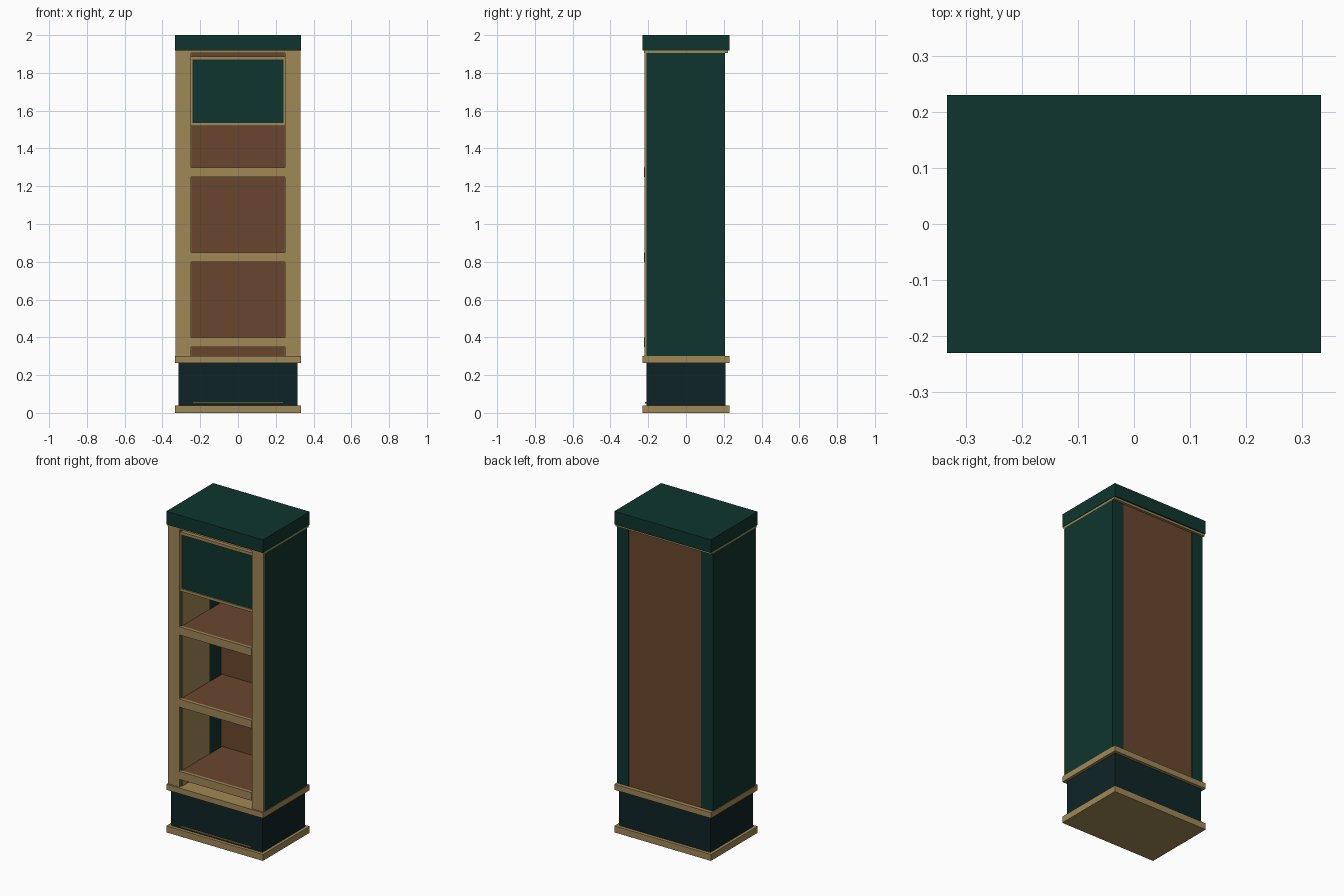
import bpy

cube = bpy.data.objects.get("Cube")
if cube:
    bpy.data.objects.remove(cube, do_unlink=True)


def material(name, hex_code):
    """Make a flat material from an sRGB hex colour."""
    rgb = [int(hex_code[i:i + 2], 16) / 255 for i in (0, 2, 4)]
    linear = [c / 12.92 if c <= 0.04045 else ((c + 0.055) / 1.055) ** 2.4 for c in rgb]
    mat = bpy.data.materials.new(name)
    mat.use_nodes = True
    mat.diffuse_color = (*linear, 1)
    bsdf = next(n for n in mat.node_tree.nodes if n.type == 'BSDF_PRINCIPLED')
    bsdf.inputs["Base Color"].default_value = (*linear, 1)
    return mat


GREEN = material("dark green", "0F352E")
TAN = material("tan wood", "A18856")
BROWN = material("brown wood", "69462E")
NAVY = material("dark teal", "0E2426")


def box(name, x, y, z, mat):
    """Box from (min, max) ranges on each axis."""
    bpy.ops.mesh.primitive_cube_add(size=1, location=[(a + b) / 2 for a, b in (x, y, z)])
    obj = bpy.context.object
    obj.name = name
    obj.scale = [b - a for a, b in (x, y, z)]
    bpy.ops.object.transform_apply(location=False, rotation=False, scale=True)
    obj.data.materials.append(mat)
    return obj


def centred(name, half_x, y, z, mat):
    return box(name, (-half_x, half_x), y, z, mat)


def pair(name, inner, outer, y, z, mat):
    """Matching boxes on the left (+x) and right (-x)."""
    box("left_" + name, (inner, outer), y, z, mat)
    box("right_" + name, (-outer, -inner), y, z, mat)


# Base
centred("base_plate", 0.333, (-0.23, 0.23), (0, 0.04), TAN)
centred("plinth", 0.315, (-0.21, 0.21), (0.04, 0.265), NAVY)
centred("plinth_strip", 0.24, (-0.218, -0.21), (0.05, 0.057), TAN)
centred("base_ledge", 0.333, (-0.23, 0.23), (0.265, 0.30), TAN)

# Cabinet body
pair("side_panel", 0.25, 0.33, (-0.208, 0.207), (0.30, 1.905), GREEN)
pair("front_stile", 0.25, 0.33, (-0.22, -0.208), (0.30, 1.905), TAN)
pair("inner_lining", 0.244, 0.25, (-0.20, 0.075), (0.30, 1.905), TAN)
centred("back_panel", 0.25, (0.19, 0.205), (0.30, 1.905), BROWN)

# Shelves with front rails
for i, top in enumerate((0.40, 0.85, 1.30)):
    centred(f"shelf_{i + 1}", 0.244, (-0.205, 0.19), (top - 0.045, top - 0.001), BROWN)
    centred(f"shelf_rail_{i + 1}", 0.25, (-0.223, -0.205), (top - 0.05, top), TAN)

# Framed upper door
centred("door_panel", 0.24, (-0.205, -0.195), (1.53, 1.875), GREEN)
for name, z in (("bottom", (1.518, 1.535)), ("top", (1.87, 1.888))):
    centred("door_frame_" + name, 0.25, (-0.212, -0.19), z, TAN)
pair("door_frame_side", 0.24, 0.25, (-0.212, -0.19), (1.535, 1.87), TAN)

# Top
centred("top_trim", 0.33, (-0.222, 0.222), (1.905, 1.918), TAN)
centred("top_cap", 0.333, (-0.23, 0.23), (1.918, 2.0), GREEN)
